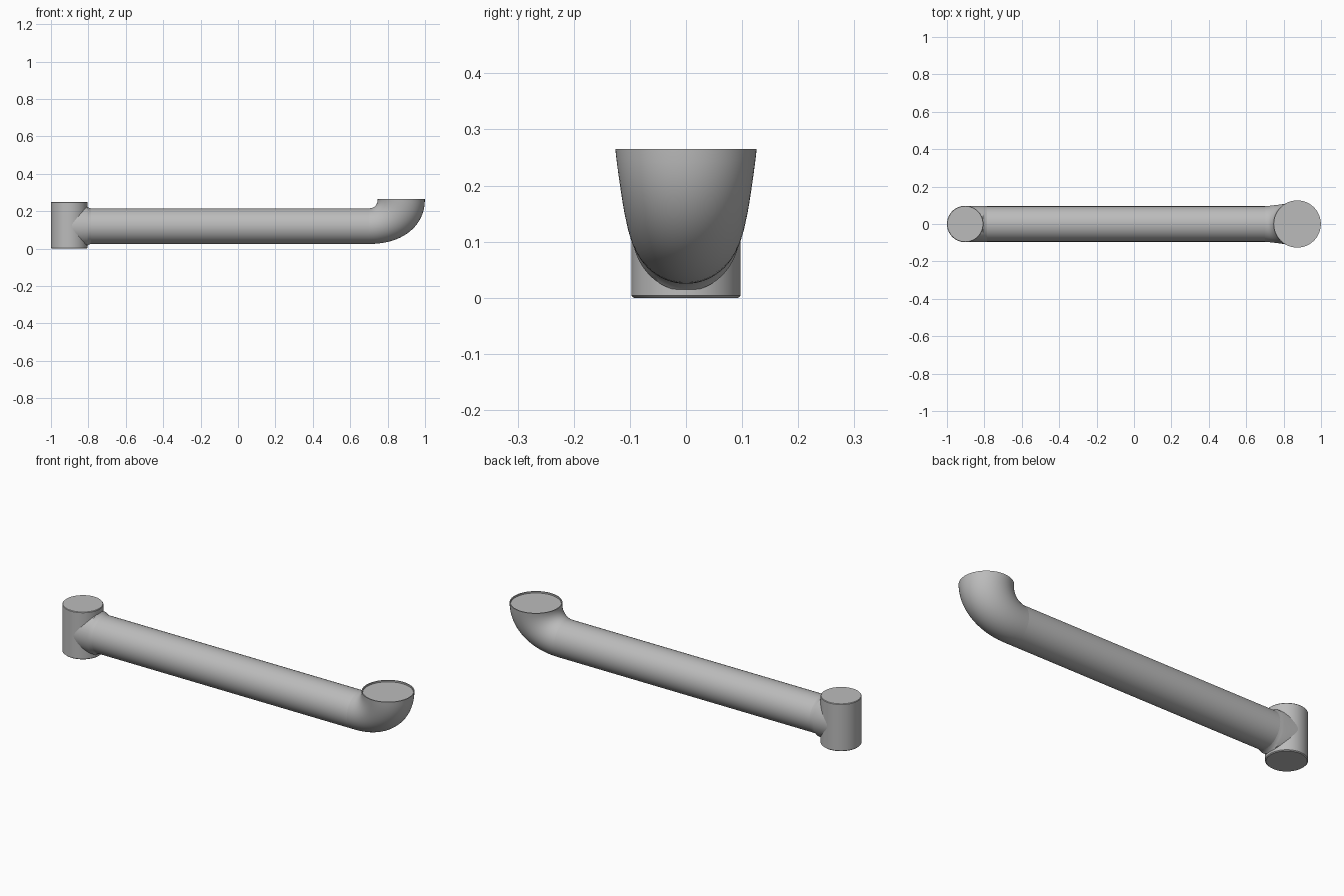
import bpy, bmesh
from math import sin, cos, pi, radians
from mathutils import Vector

if "Cube" in bpy.data.objects:
    bpy.data.objects.remove(bpy.data.objects["Cube"])

SEGMENTS = 64
AXIS_Z = 0.12
TUBE_R = 0.095
ELBOW_X = 0.70

grey = bpy.data.materials.new("light_grey")
grey.use_nodes = True
colour = (0.5, 0.5, 0.5, 1)
grey.diffuse_color = colour
grey.node_tree.nodes["Principled BSDF"].inputs["Base Color"].default_value = colour


def loft(name, rings, cap_start=False, cap_end=False):
    """Skin a series of elliptical rings, each given as centre, u and v axes."""
    bm = bmesh.new()
    loops = []
    for centre, u, v in rings:
        angles = [2 * pi * i / SEGMENTS for i in range(SEGMENTS)]
        loops.append([bm.verts.new(centre + u * cos(a) + v * sin(a)) for a in angles])
    for a, b in zip(loops, loops[1:]):
        for i in range(SEGMENTS):
            j = (i + 1) % SEGMENTS
            bm.faces.new((a[i], a[j], b[j], b[i]))
    if cap_start:
        bm.faces.new(loops[0][::-1])
    if cap_end:
        bm.faces.new(loops[-1])
    bmesh.ops.recalc_face_normals(bm, faces=bm.faces)
    mesh = bpy.data.meshes.new(name)
    bm.to_mesh(mesh)
    bm.free()
    mesh.materials.append(grey)
    obj = bpy.data.objects.new(name, mesh)
    bpy.context.collection.objects.link(obj)
    bpy.ops.object.select_all(action="DESELECT")
    obj.select_set(True)
    bpy.context.view_layer.objects.active = obj
    bpy.ops.object.shade_smooth_by_angle(angle=radians(35))
    return obj


def upright(x, z, r):
    return Vector((x, 0, z)), Vector((r, 0, 0)), Vector((0, r, 0))


def across(x, height, width):
    return Vector((x, 0, AXIS_Z)), Vector((0, 0, height)), Vector((0, width, 0))


# Upright joint with finely chamfered ends
joint_profile = [(0, 0.093), (0.004, 0.0975), (0.247, 0.0975), (0.25, 0.095)]
loft("joint_cylinder", [upright(-0.9025, z, r) for z, r in joint_profile], True, True)

# Flared collar where the arm meets the joint
collar = [(-0.9, 0.108, 0.0965), (-0.808, 0.108, 0.0965),
          (-0.799, 0.099, 0.096), (-0.785, TUBE_R, TUBE_R)]
loft("joint_collar", [across(*c) for c in collar])

# Long straight arm
loft("arm_tube", [across(-0.785, TUBE_R, TUBE_R), across(ELBOW_X, TUBE_R, TUBE_R)])

# Elbow that turns upward and widens to the rim
RIM_X, RIM_Z, RIM_R = 0.873, 0.265, 0.126
STEPS = 20
rings = []
for k in range(STEPS + 1):
    t = k / STEPS
    s, c = sin(t * pi / 2) ** 0.92, max(cos(t * pi / 2), 0) ** 0.92
    inner = Vector((ELBOW_X + (RIM_X - RIM_R - ELBOW_X) * s, 0,
                    RIM_Z - (RIM_Z - AXIS_Z - TUBE_R) * c))
    outer = Vector((ELBOW_X + (RIM_X + RIM_R - ELBOW_X) * s, 0,
                    RIM_Z - (RIM_Z - AXIS_Z + TUBE_R) * c))
    width = TUBE_R + (RIM_R - TUBE_R) * t
    rings.append(((inner + outer) / 2, (inner - outer) / 2, Vector((0, width, 0))))
# Thin rim lip and recessed cap
rings.append(upright(RIM_X, RIM_Z, -RIM_R + 0.005))
rings[-1] = (rings[-1][0], rings[-1][1], -rings[-1][2])
rings.append((rings[-1][0] - Vector((0, 0, 0.008)), rings[-1][1], rings[-1][2]))
loft("elbow", rings, cap_end=True)
